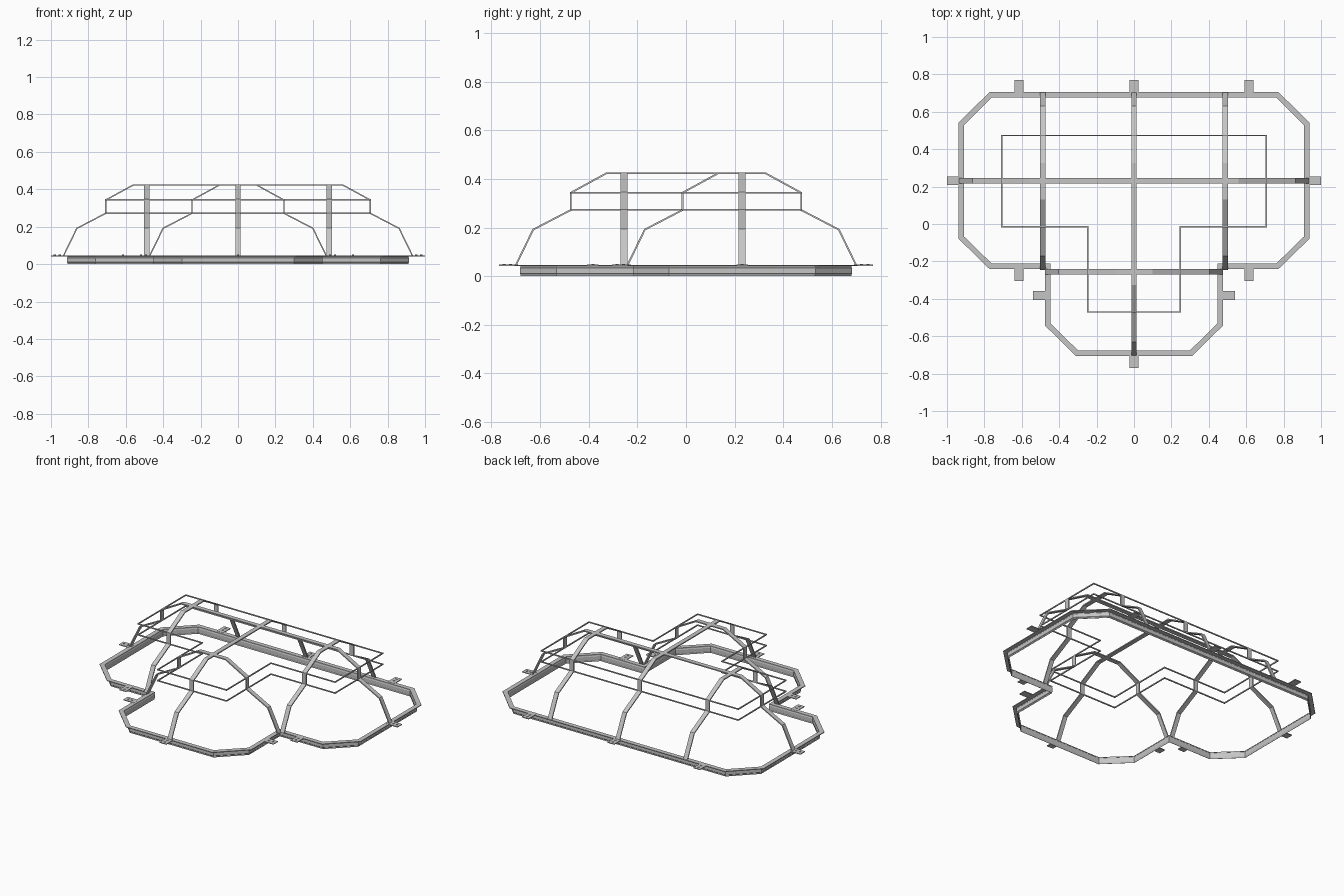
import bpy, bmesh, math
from mathutils import Vector, Matrix

if "Cube" in bpy.data.objects:
    bpy.data.objects.remove(bpy.data.objects["Cube"])

steel = bpy.data.materials.new("galvanised grey")
steel.diffuse_color = (0.56, 0.56, 0.56, 1)
steel.use_nodes = True
steel.node_tree.nodes["Principled BSDF"].inputs["Base Color"].default_value = steel.diffuse_color


def finish(name, bm):
    bmesh.ops.recalc_face_normals(bm, faces=bm.faces)
    me = bpy.data.meshes.new(name)
    bm.to_mesh(me)
    bm.free()
    me.materials.append(steel)
    ob = bpy.data.objects.new(name, me)
    bpy.context.collection.objects.link(ob)
    return ob


def sweep(name, path, section, place, closed):
    """Mitred sweep: section = (offset to the left of path, out of plane)."""
    pts = [Vector(p) for p in path]
    n = len(pts)
    bm = bmesh.new()
    rings = []
    for i, p in enumerate(pts):
        normals = []
        for a, b in ((i - 1, i), (i, i + 1)):
            if closed or (a >= 0 and b < n):
                d = (pts[b % n] - pts[a % n]).normalized()
                normals.append(Vector((-d.y, d.x)))
        n1, n2 = normals[0], normals[-1]
        m = (n1 + n2) / (1 + n1.dot(n2))
        rings.append([bm.verts.new(place(p + m * o, h)) for o, h in section])
    k = len(section)
    for i in range(n if closed else n - 1):
        r, s = rings[i], rings[(i + 1) % n]
        for j in range(k):
            bm.faces.new((r[j], r[(j + 1) % k], s[(j + 1) % k], s[j]))
    if not closed:
        bm.faces.new(rings[0])
        bm.faces.new(rings[-1][::-1])
    return finish(name, bm)


def mirrored(right):
    """Right half (front to back) plus its mirror, counter-clockwise."""
    return right + [(-x, y) for x, y in reversed(right)]


def flat(p, h):
    return (p.x, p.y, h)


# base frame: flat rim with a wall under its inner edge, raised along the middle
outline = mirrored([(0.31, -0.706), (0.476, -0.543), (0.476, -0.241),
                    (0.772, -0.241), (0.937, -0.08), (0.937, 0.542),
                    (0.772, 0.706)])
rim = [(0, 0.041), (0, 0.046), (0.029, 0.046), (0.029, 0.041)]
wall = [(0.0275, 0.0), (0.0255, 0.0), (0.0255, 0.008), (0.023, 0.011),
        (0.023, 0.034), (0.0255, 0.037), (0.0255, 0.041), (0.0275, 0.041),
        (0.0275, 0.037), (0.029, 0.034), (0.029, 0.011), (0.0275, 0.008)]
sweep("base_rim", outline, rim, flat, True)
sweep("base_wall", outline, wall, flat, True)

# two thin rails around the stepped dome
rail_path = mirrored([(0.25, -0.474), (0.25, -0.018), (0.71, -0.018), (0.71, 0.477)])
for name, z in (("lower_rail", 0.272), ("upper_rail", 0.343)):
    sweep(name, rail_path, [(0, z - 0.003), (0, z + 0.004), (0.006, z + 0.004),
                            (0.006, z - 0.003)], flat, True)

# stepped flat-bar ribs
STEP = [(0, 0.044), (0.073, 0.194), (0.227, 0.274), (0.227, 0.345), (0.377, 0.427)]


def rib(name, start, end, at, along_x):
    path = [(start + d, z) for d, z in STEP] + [(end - d, z) for d, z in reversed(STEP)]
    w = 0.0145
    section = [(0, -w), (0, w), (-0.007, w), (-0.007, -w)]
    if along_x:
        place = lambda p, h: (p.x, at + h, p.y)
    else:
        place = lambda p, h: (at + h, p.x, p.y)
    sweep(name, path, section, place, False)


rib("long_cross_rib", -0.937, 0.937, 0.231, True)
rib("front_cross_rib", -0.476, 0.476, -0.255, True)
rib("centre_rib", -0.704, 0.704, 0, False)
rib("left_rib", -0.245, 0.704, -0.487, False)
rib("right_rib", -0.245, 0.704, 0.487, False)


# mounting tabs with two low bolts each: (x, y on rim edge, outward angle)
def tab(x, y, angle):
    bm = bmesh.new()
    bmesh.ops.create_cube(bm, size=1, matrix=Matrix.Translation((0.024, 0, 0.0445))
                          @ Matrix.Diagonal((0.078, 0.047, 0.005, 1)))
    for d in (0.016, 0.043):
        bmesh.ops.create_cone(bm, cap_ends=True, segments=8, radius1=0.006,
                              radius2=0.006, depth=0.006,
                              matrix=Matrix.Translation((d, 0, 0.0475)))
    bm.transform(Matrix.Translation((x, y, 0)) @ Matrix.Rotation(math.radians(angle), 4, 'Z'))
    finish("mounting_tab", bm)


tab(0, 0.706, 90)
tab(0, -0.706, -90)
for s, a in ((1, 0), (-1, 180)):
    tab(s * 0.937, 0.231, a)
    tab(s * 0.476, -0.383, a)
    tab(s * 0.615, 0.706, 90)
    tab(s * 0.615, -0.241, -90)
